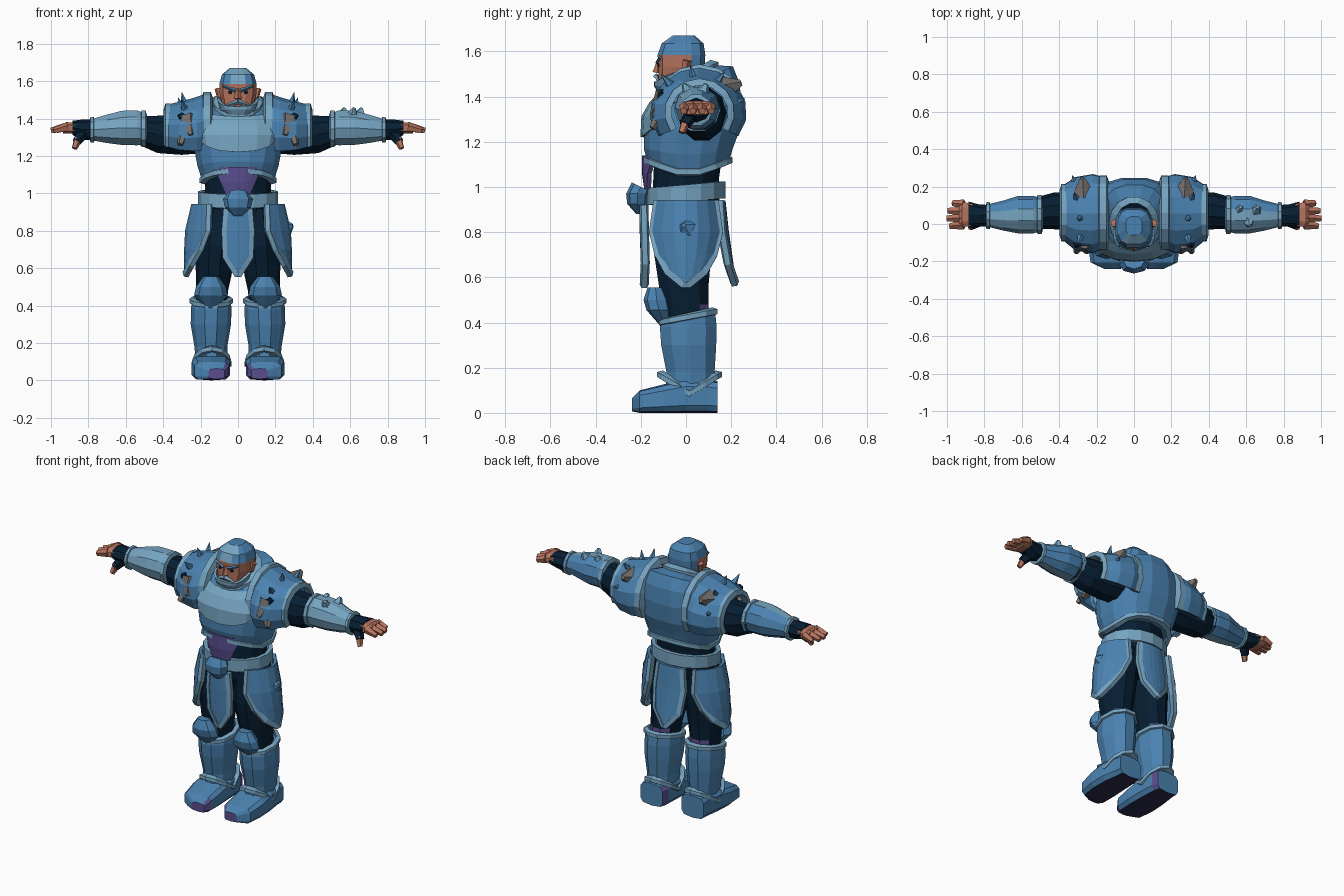
import bpy, bmesh
from math import pi, sin, cos, radians, copysign
from mathutils import Vector

cube = bpy.data.objects.get("Cube")
if cube:
    bpy.data.objects.remove(cube)


def material(name, *rgb):
    m = bpy.data.materials.new(name)
    m.use_nodes = True
    m.diffuse_color = (*rgb, 1)
    m.node_tree.nodes["Principled BSDF"].inputs["Base Color"].default_value = (*rgb, 1)
    return m


BLUE = material("armour blue", .07, .225, .44)
TRIM = material("pale trim", .18, .37, .53)
NAVY = material("navy cloth", .002, .013, .032)
SKIN = material("skin", .46, .17, .11)
PURPLE = material("purple", .1, .075, .27)
SOLE = material("dark sole", .025, .022, .07)
ROCK = material("rock grey", .18, .16, .15)

AXES = {"x": lambda t, u, v: Vector((t, u, v)),
        "y": lambda t, u, v: Vector((u, t, v)),
        "z": lambda t, u, v: Vector((u, v, t))}
UP = {"x": Vector((1, 0, 0)), "y": Vector((0, 1, 0)), "z": Vector((0, 0, 1))}


def finish(bm, name, mats, mirror=False, solid=0, rule=None):
    """Turn a bmesh into a flat shaded object, colouring faces by a rule."""
    mats = mats if isinstance(mats, (list, tuple)) else [mats]
    bmesh.ops.recalc_face_normals(bm, faces=bm.faces)
    if rule:
        for f in bm.faces:
            f.material_index = int(rule(f.calc_center_median(), f.normal))
    mesh = bpy.data.meshes.new(name)
    bm.to_mesh(mesh)
    bm.free()
    for m in mats:
        mesh.materials.append(m)
    ob = bpy.data.objects.new(name, mesh)
    bpy.context.collection.objects.link(ob)
    if solid:
        mod = ob.modifiers.new("thickness", "SOLIDIFY")
        mod.thickness, mod.offset = solid, 0
    if mirror:
        ob.modifiers.new("mirror", "MIRROR")
    return ob


def ring_points(axis, ring, n, arc=None, p=2):
    """Superellipse ring: position, centre u and v, radii, optional tilt and peak."""
    t, u, v, ru, rv, tilt, peak = (*ring, 0, 0)[:7]
    if arc:
        angles = [radians(arc[0] + (arc[1] - arc[0]) * i / n) for i in range(n + 1)]
    else:
        angles = [2 * pi * (i + (.5 if p > 2 else 0)) / n for i in range(n)]
    power = lambda c: copysign(abs(c) ** (2 / p), c)
    return [AXES[axis](t + tilt * sin(a) + peak * abs(sin(a)),
                       u + ru * power(cos(a)), v + rv * power(sin(a))) for a in angles]


def skin_rows(bm, rows, closed):
    grid = [[bm.verts.new(q) for q in row] for row in rows]
    for a, b in zip(grid, grid[1:]):
        for i in range(len(a) if closed else len(a) - 1):
            j = (i + 1) % len(a)
            bm.faces.new((a[i], a[j], b[j], b[i]))
    return grid


def sweep(name, axis, rings, mats, n=10, arc=None, p=2, caps=True, **kw):
    bm = bmesh.new()
    grid = skin_rows(bm, [ring_points(axis, r, n, arc, p) for r in rings], not arc)
    if caps and not arc:
        bm.faces.new(grid[0])
        bm.faces.new(grid[-1])
    return finish(bm, name, mats, **kw)


def strip(name, pts, up, width, thick, mat, closed=True, **kw):
    """Rectangular moulding that follows a path."""
    bm, rows, last = bmesh.new(), [], len(pts) - 1
    for i, q in enumerate(pts):
        after = pts[(i + 1) % len(pts)] if closed else pts[min(i + 1, last)]
        before = pts[i - 1] if closed else pts[max(i - 1, 0)]
        t = (after - before).normalized()
        side = t.cross(up).normalized()
        w = side.cross(t)
        rows.append([q + side * thick * a + w * width * b
                     for a, b in ((1, .6), (1, -.6), (-1, -1), (-1, 1))])
    grid = skin_rows(bm, rows + rows[:1] if closed else rows, True)
    if closed:
        bmesh.ops.remove_doubles(bm, verts=bm.verts, dist=.0001)
    else:
        bm.faces.new(grid[0])
        bm.faces.new(grid[-1])
    return finish(bm, name, mat, **kw)


def rim(name, axis, ring, width, thick, n=10, arc=None, p=2, **kw):
    return strip(name, ring_points(axis, ring, n, arc, p), UP[axis], width, thick, TRIM,
                 closed=not arc, **kw)


def panel(name, rows, bend, place, mat, trim=0, **kw):
    """Hanging plate: rows of height, half width and outward distance."""
    at = lambda d, out, z: Vector(place(d, out - bend * d * d, z))
    bm = bmesh.new()
    skin_rows(bm, [[at(w * s / 3, out, z) for s in range(-3, 4)] for z, w, out in rows], False)
    finish(bm, name, mat, solid=.02, **kw)
    if trim:
        edge = [at(-w, o, z) for z, w, o in rows] + [at(w, o, z) for z, w, o in rows[::-1]]
        strip(name + "_trim", edge, Vector(place(0, 1, 0)), .02, trim, TRIM, closed=False, **kw)


def cone(name, a, b, r1, r2, mat, n=5, **kw):
    a, b = Vector(a), Vector(b)
    bm = bmesh.new()
    bmesh.ops.create_cone(bm, cap_ends=True, segments=n, radius1=r1, radius2=r2, depth=(b - a).length)
    turn = (b - a).to_track_quat("Z", "Y")
    for v in bm.verts:
        v.co = turn @ v.co + (a + b) / 2
    return finish(bm, name, mat, **kw)


front = lambda d, out, z: (d, -out, z)
back = lambda d, out, z: (-d, out, z)
side = lambda d, out, z: (out, d, z)

# Torso armour
neck = (1.475, 0, .01, .115, .12, .065)
hem = (1.055, 0, .01, .195, .185, 0, .065)
sweep("torso_armour", "z", [hem, (1.14, 0, .01, .22, .2, 0, .03), (1.25, 0, .025, .24, .215),
      (1.36, 0, .045, .235, .205), (1.43, 0, .055, .21, .185, .03), (1.475, 0, .05, .17, .16, .06),
      neck], [BLUE, NAVY], n=16, p=2.5, rule=lambda c, d: c.z > 1.45 and abs(c.y) < .03 and d.z > .8)
sweep("breastplate", "z", [(1.36, 0, .02, .235, .212, 0, -.14), (1.31, 0, .03, .25, .218),
      (1.39, 0, .05, .235, .203, .02), (1.455, 0, .055, .19, .172, .05)], TRIM,
      n=6, arc=(212, 328), p=2.5, solid=.02)
rim("torso_hem", "z", hem, .02, .014, n=16, p=2.5)
rim("collar", "z", neck, .024, .018, n=14)

# Waist, belt and hanging cloths
sweep("waist", "z", [(.95, 0, 0, .185, .15), (1.03, 0, 0, .175, .145), (1.14, 0, .01, .18, .15)],
      NAVY, n=12)
panel("belly_plate", [(1.14, .125, .185), (1.06, .09, .185), (.99, .06, .175)], 3, front, PURPLE)
sweep("belt", "z", [(.935, 0, 0, .19, .15, .015), (.935, 0, 0, .215, .175, .015),
      (1.01, 0, 0, .215, .175, .015), (1.01, 0, 0, .19, .15, .015)], TRIM, n=16, caps=False)
sweep("buckle", "z", [(.88, 0, -.2, .025, .02), (.925, 0, -.215, .07, .045),
      (.97, 0, -.215, .08, .05), (1.0, 0, -.2, .055, .04, -.02)], BLUE, n=8)
panel("front_cloth", [(.92, .065, .195), (.8, .075, .195), (.66, .07, .19), (.56, .006, .185)],
      2, front, BLUE, trim=.013)
panel("back_cloth", [(.94, .085, .165), (.8, .1, .18), (.66, .085, .2), (.57, .006, .215)],
      2, back, BLUE, trim=.013)
panel("hip_guard", [(.94, .13, .24), (.8, .15, .273), (.7, .125, .278), (.62, .08, .278),
      (.565, .01, .278)], 5, side, BLUE, trim=.014, mirror=True)
cone("hip_crystal", (.265, 0, .82), (.292, -.01, .83), .045, .01, BLUE)

# Legs
sweep("pelvis", "z", [(.78, 0, 0, .08, .1), (.86, 0, 0, .19, .145), (.97, 0, 0, .19, .15)],
      NAVY, n=12)
sweep("thigh", "z", [(.4, .14, .01, .08, .1), (.48, .138, .0, .085, .105),
      (.56, .13, -.01, .095, .115), (.72, .12, -.015, .11, .135), (.92, .1, 0, .095, .13)],
      [NAVY, PURPLE], mirror=True, rule=lambda c, d: c.z < .47 and c.y > .05)
sweep("knee_guard", "z", [(.375, .145, -.085, .02, .02), (.455, .145, -.12, .09, .055),
      (.5, .145, -.13, .08, .058), (.555, .145, -.135, .04, .035)], BLUE, n=8, mirror=True)
greave_top = (.425, .143, .01, .105, .125, .025)
sweep("greave", "z", [(.09, .14, .02, .085, .115), (.18, .145, .02, .088, .112),
      (.3, .145, .012, .108, .128), (.38, .143, .01, .108, .132), greave_top], BLUE, mirror=True)
rim("greave_rim", "z", greave_top, .018, .012, mirror=True)
rim("ankle_trim", "z", (.085, .14, .015, .092, .13, 0, .085), .018, .014, n=12, mirror=True)
sweep("boot", "y", [(-.24, .115, .035, .045, .028), (-.205, .14, .05, .095, .05),
      (-.1, .145, .063, .105, .063), (0, .145, .075, .1, .075), (.1, .14, .073, .088, .073),
      (.14, .145, .07, .08, .07)], [BLUE, PURPLE, SOLE], n=10, p=4, mirror=True,
      rule=lambda c, d: 2 if d.z < -.8 else (c.x < .14 and (c.y < -.16 or .1 < c.y < .135) and d.z < .7))

# Shoulder guards with stone shards and spikes
inner, outer = (.165, .06, 1.34, .185, .185), (.375, .06, 1.33, .14, .135)
span = (-35, 215)
sweep("shoulder_guard", "x", [inner, (.22, .055, 1.33, .205, .175), (.31, .055, 1.325, .19, .155),
      outer], BLUE, n=10, arc=span, solid=.02, mirror=True)
rim("shoulder_inner_rim", "x", inner, .032, .018, arc=span, mirror=True)
rim("shoulder_outer_rim", "x", outer, .022, .015, arc=span, mirror=True)
for place, a, b, r in (("front", (.27, -.09, 1.4), (.25, -.15, 1.31), .055),
                       ("low", (.29, -.1, 1.33), (.31, -.15, 1.26), .035),
                       ("back", (.27, .16, 1.43), (.275, .245, 1.46), .065)):
    cone(place + "_stone_shard", a, b, r, .015, ROCK, mirror=True)
cone("shoulder_crack", (.3, -.08, 1.4), (.3, -.122, 1.415), .03, .02, NAVY, mirror=True)
for place, a, b in (("top", (.28, .04, 1.45), (.3, .02, 1.54)),
                    ("upper_back", (.3, .12, 1.44), (.32, .17, 1.51)),
                    ("upper_front", (.28, -.05, 1.43), (.3, -.11, 1.5)),
                    ("rear", (.31, .2, 1.37), (.33, .26, 1.39))):
    cone(place + "_spike", a, b, .03, .002, BLUE, mirror=True)

# Arms and gauntlets
sweep("upper_arm", "x", [(.18, .07, 1.33, .11, .12), (.3, .07, 1.315, .105, .115),
      (.43, .07, 1.315, .098, .105), (.55, .055, 1.34, .08, .075)], NAVY, mirror=True)
elbow, wrist = (.505, .05, 1.345, .092, .09), (.78, .045, 1.34, .06, .06)
sweep("gauntlet", "x", [elbow, (.54, .05, 1.35, .1, .098), (.62, .05, 1.35, .1, .096),
      (.7, .045, 1.345, .08, .08), wrist], [TRIM, BLUE], mirror=True,
      rule=lambda c, d: d.y > .5)
rim("elbow_rim", "x", elbow, .018, .012, mirror=True)
rim("wrist_rim", "x", wrist, .014, .012, mirror=True)
for i, (dx, dy) in enumerate(((-.04, .02), (.01, -.03), (.05, .02))):
    cone(f"gauntlet_crystal_{i}", (.6 + dx, .05 + dy, 1.41), (.61 + dx, .05 + dy * 2, 1.455),
         .04, .01, TRIM)

# Gloves and hands
sweep("glove", "x", [(.75, .045, 1.34, .055, .055), (.83, .045, 1.34, .06, .055),
      (.885, .05, 1.35, .07, .038)], NAVY, n=8, mirror=True)
sweep("palm", "x", [(.86, .05, 1.35, .06, .03), (.92, .05, 1.35, .072, .032),
      (.935, .05, 1.345, .068, .026)], SKIN, n=8, p=3, mirror=True)
for i, (finger, tip) in enumerate((("index", .985), ("middle", 1), ("ring", .995), ("little", .97))):
    y = -.005 + .037 * i
    cone(finger + "_finger", (.91, y, 1.355), (tip, y * 1.1 - .005, 1.335), .026, .016, SKIN, mirror=True)
cone("thumb_glove", (.83, .02, 1.32), (.865, -.005, 1.275), .035, .025, NAVY, mirror=True)
cone("thumb", (.855, 0, 1.29), (.875, -.02, 1.24), .024, .015, SKIN, mirror=True)

# Head
sweep("neck", "z", [(1.4, 0, .01, .08, .08), (1.52, 0, .0, .07, .07)], NAVY, n=8)
sweep("head", "z", [(1.42, 0, -.04, .06, .07), (1.47, 0, -.03, .085, .095),
      (1.53, 0, -.02, .1, .105), (1.585, 0, -.02, .102, .108), (1.635, 0, -.015, .088, .095),
      (1.67, 0, -.01, .045, .05)], [SKIN, BLUE, TRIM], n=12, p=3,
      rule=lambda c, d: 2 if c.z > 1.58 and abs(c.x) < .04 and c.y < -.05 else c.z > 1.58 or c.y > .03)
sweep("beard", "z", [(1.405, 0, -.05, .04, .06), (1.45, 0, -.035, .088, .1),
      (1.51, 0, -.03, .105, .105, .045)], TRIM, n=10, arc=(180, 360), p=3, solid=.015)
cone("moustache", (0, -.132, 1.49), (.06, -.122, 1.47), .014, .006, TRIM, n=4, mirror=True)
cone("nose", (0, -.118, 1.56), (0, -.128, 1.505), .01, .02, SKIN, n=4)
cone("eyebrow", (.015, -.125, 1.55), (.08, -.115, 1.575), .011, .007, BLUE, n=4, mirror=True)
cone("eye", (.04, -.115, 1.54), (.04, -.127, 1.54), .013, .009, NAVY, n=6, mirror=True)
cone("ear", (.095, -.005, 1.51), (.104, .005, 1.56), .016, .022, SKIN, mirror=True)
